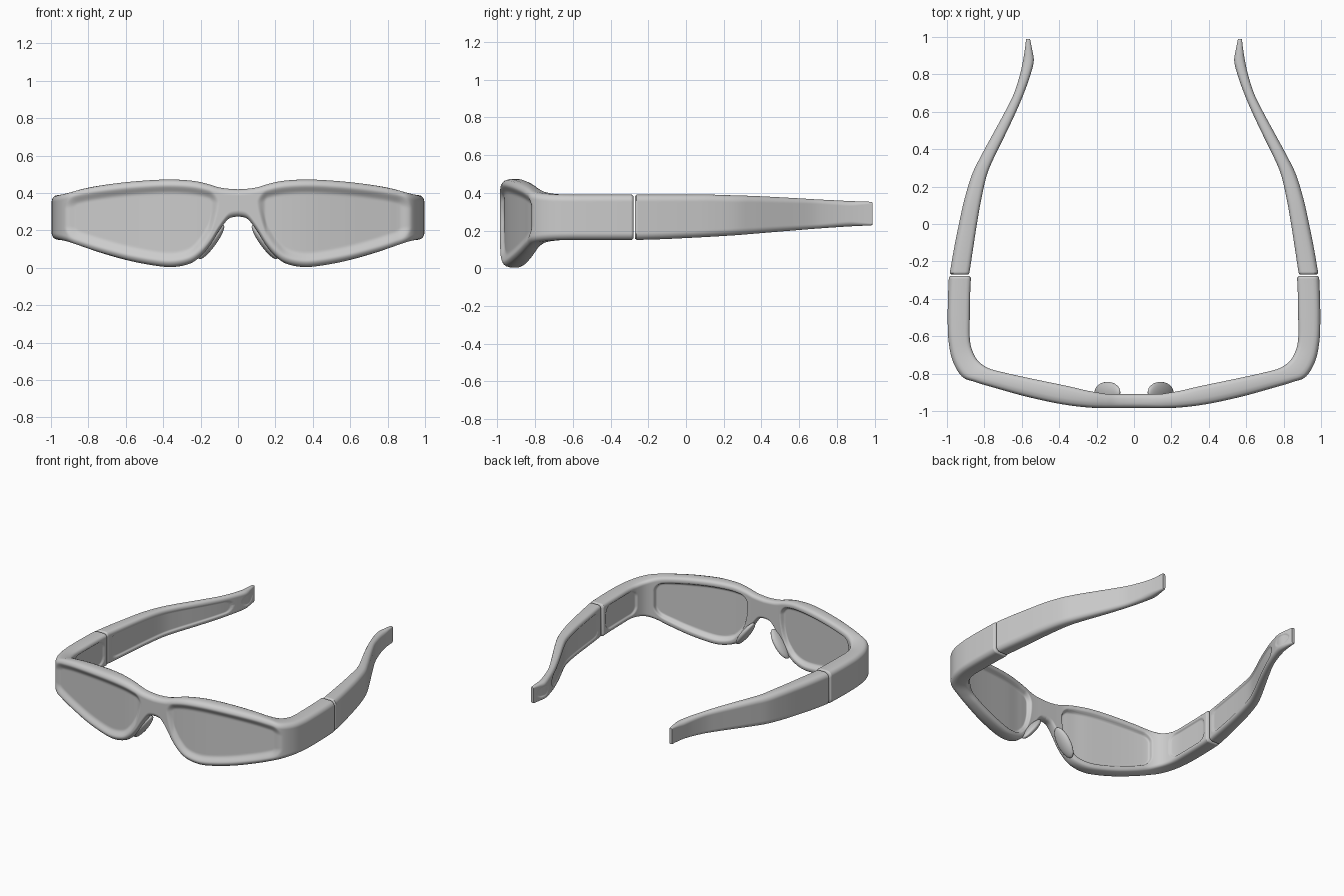
import bpy, bmesh, math

if "Cube" in bpy.data.objects:
    bpy.data.objects.remove(bpy.data.objects["Cube"])

ROWS = 48


def spline(st, sub):
    """Catmull-Rom interpolation through the stations."""
    out = []
    for i in range(len(st) - 1):
        p = [st[max(i - 1, 0)], st[i], st[i + 1], st[min(i + 2, len(st) - 1)]]
        for k in range(sub):
            t = k / sub
            out.append([0.5 * (2 * b + (c - a) * t + (2 * a - 5 * b + 4 * c - d) * t * t
                               + (3 * b - a - 3 * c + d) * t ** 3) for a, b, c, d in zip(*p)])
    out.append(list(st[-1]))
    return out


def recess(panels, xy, up, down):
    """Depth of the sunken panels at a surface point."""
    total = 0
    for axis, lo, hi, margin, depth, ramp in panels:
        a = min(xy[axis] - lo, hi - xy[axis])
        b = min(up, down) - margin
        r = 0.06
        d = r - math.hypot(r - a, r - b) if a < r and b < r else min(a, b)
        t = min(max(d / ramp, 0), 1)
        total += depth * t * t * (3 - 2 * t)
    return total


def loft(name, stations, sub, outer_panels, inner_panels, caps):
    """Stations: outer x, y, inner x, y, bottom z, top z. Mirrored on x."""
    cols = spline(stations, sub)
    bm = bmesh.new()
    rings = []
    for i, (fx, fy, bx, by, zb, zt) in enumerate(cols):
        w = math.hypot(bx - fx, by - fy)
        dx, dy = (bx - fx) / w, (by - fy) / w
        p, n = cols[max(i - 1, 0)], cols[min(i + 1, len(cols) - 1)]
        run = math.hypot(n[0] - p[0], n[1] - p[1])
        tilt = math.hypot(1, (n[4] - p[4]) / max(run, 1e-4))
        ring = []
        for side in (0, 1):
            r = min((0.036, 0.024)[side], 0.45 * w)
            for k in range(ROWS + 1):
                s = k / ROWS
                s = 0.6 * s + 0.4 * (0.5 - 0.5 * math.cos(math.pi * s))
                if side == 0:
                    s = 1 - s
                z = zb + (zt - zb) * s
                up, down = zt - z, z - zb
                e = min(up, down, r)
                t = r - math.sqrt(max(r * r - (r - e) ** 2, 0))
                xy = (bx, by) if side else (fx, fy)
                t += recess(inner_panels if side else outer_panels, xy, up, down / tilt)
                sgn = -1 if side else 1
                ring.append(bm.verts.new((xy[0] + sgn * dx * t, xy[1] + sgn * dy * t, z)))
        rings.append(ring)

    # softened end caps
    def cap(ring, shift):
        n = len(ring)
        c = [sum(v.co[j] for v in ring) / n for j in range(3)]
        new = [bm.verts.new((c[0] + (v.co.x - c[0]) * 0.88, v.co.y + shift,
                             c[2] + (v.co.z - c[2]) * 0.94)) for v in ring]
        bm.faces.new(new)
        return new
    if caps[0]:
        rings.insert(0, cap(rings[0], caps[0]))
    if caps[1]:
        rings.append(cap(rings[-1], caps[1]))
    n = len(rings[0])
    for a, b in zip(rings, rings[1:]):
        for k in range(n):
            bm.faces.new((a[k], a[(k + 1) % n], b[(k + 1) % n], b[k]))
    bmesh.ops.recalc_face_normals(bm, faces=bm.faces)
    me = bpy.data.meshes.new(name)
    bm.to_mesh(me)
    bm.free()
    ob = bpy.data.objects.new(name, me)
    bpy.context.collection.objects.link(ob)
    finish(ob)
    return ob


def finish(ob):
    """Smooth shading and mirror to the other side."""
    bpy.ops.object.select_all(action='DESELECT')
    ob.select_set(True)
    bpy.context.view_layer.objects.active = ob
    bpy.ops.object.shade_smooth_by_angle(angle=math.radians(50))
    ob.modifiers.new("Mirror", 'MIRROR')


# front frame with lenses, wrapping round to the hinges
loft("front_frame", [
    (0, -.985, 0, -.91, .275, .42),
    (.05, -.985, .05, -.91, .262, .423),
    (.10, -.985, .10, -.91, .20, .43),
    (.15, -.985, .15, -.908, .12, .445),
    (.20, -.984, .20, -.90, .062, .458),
    (.26, -.98, .255, -.89, .023, .467),
    (.35, -.97, .34, -.87, .005, .472),
    (.45, -.952, .435, -.85, .012, .47),
    (.60, -.917, .57, -.822, .04, .459),
    (.75, -.875, .70, -.793, .08, .441),
    (.85, -.845, .78, -.77, .112, .423),
    (.92, -.815, .835, -.73, .136, .404),
    (.97, -.73, .865, -.675, .147, .393),
    (.992, -.62, .878, -.61, .15, .39),
    (.996, -.50, .878, -.50, .15, .39),
    (.994, -.38, .876, -.38, .15, .39),
    (.990, -.287, .872, -.287, .15, .39)], 10,
    [(0, .10, .93, .028, .022, .05)],
    [(0, .13, .80, .035, .03, .025), (1, -.67, -.31, .028, .01, .012)],
    (0, .008))

# temple arms
loft("temple_arm", [
    (.985, -.262, .88, -.262, .15, .39),
    (.962, -.13, .86, -.13, .154, .39),
    (.936, 0, .84, 0, .16, .39),
    (.907, .13, .817, .13, .167, .39),
    (.868, .26, .787, .26, .175, .386),
    (.82, .36, .746, .36, .183, .383),
    (.755, .48, .687, .48, .193, .377),
    (.695, .59, .635, .59, .202, .371),
    (.645, .69, .592, .69, .21, .365),
    (.612, .79, .556, .79, .217, .36),
    (.594, .87, .536, .87, .222, .356),
    (.584, .93, .544, .93, .225, .354),
    (.578, .98, .554, .98, .227, .352)], 10, [],
    [(1, -.235, .76, .028, .008, .012), (1, .82, .97, .025, .005, .012)],
    (-.008, .008))

# nose pads
bpy.ops.mesh.primitive_uv_sphere_add(segments=32, ring_count=20, radius=1,
                                     location=(.142, -.90, .138), rotation=(0, -.625, 0))
pad = bpy.context.object
pad.name = "nose_pad"
pad.scale = (.026, .056, .112)
bpy.ops.object.transform_apply(location=True, rotation=True, scale=True)
finish(pad)
